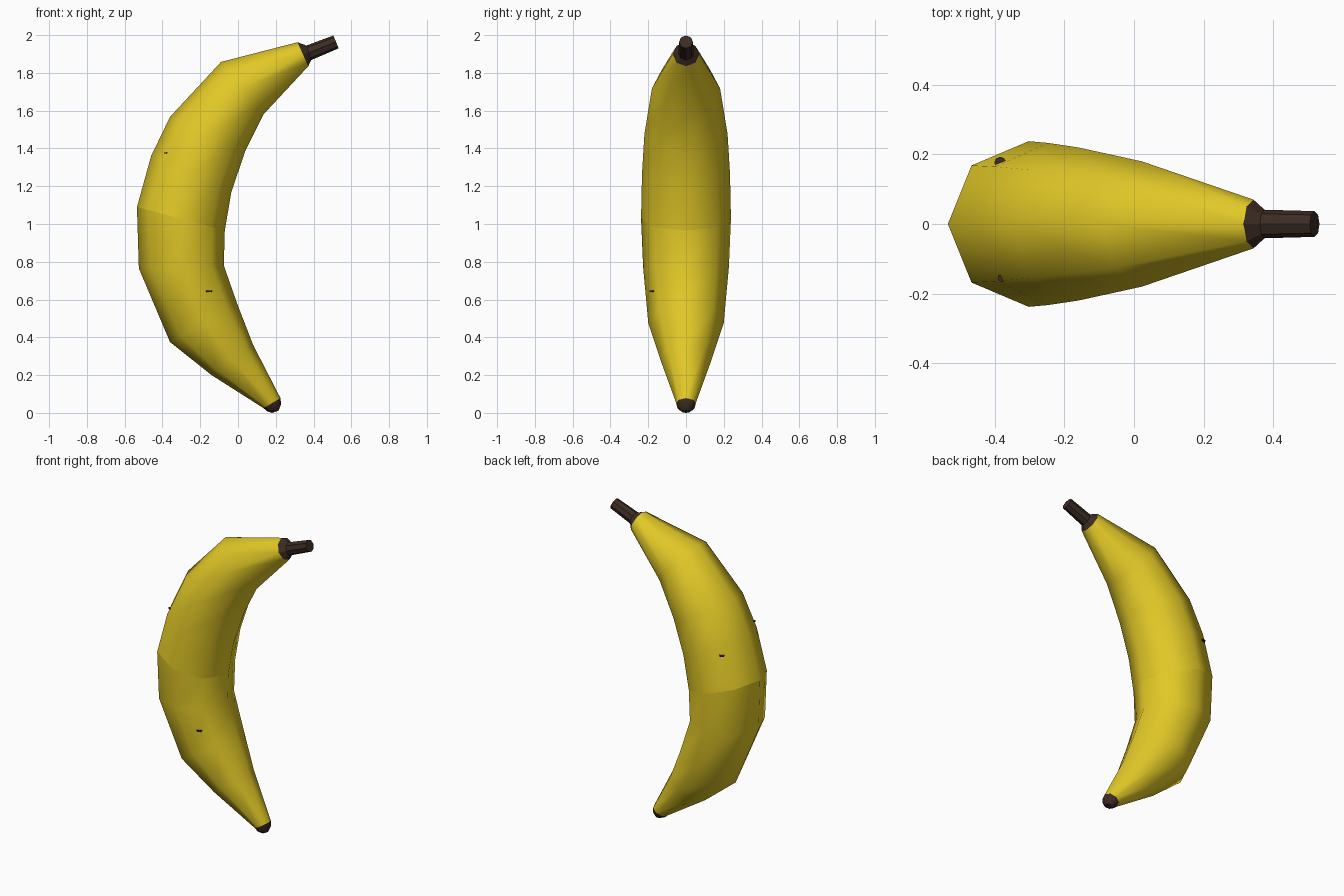
import bpy, bmesh, math
from mathutils import Vector
from mathutils.bvhtree import BVHTree

if "Cube" in bpy.data.objects:
    bpy.data.objects.remove(bpy.data.objects["Cube"])


def material(name, col):
    m = bpy.data.materials.new(name)
    m.diffuse_color = (*col, 1)
    m.use_nodes = True
    m.node_tree.nodes["Principled BSDF"].inputs["Base Color"].default_value = m.diffuse_color
    return m


YELLOW = material("banana yellow", (0.76, 0.58, 0.02))
BROWN = material("dark brown", (0.045, 0.025, 0.017))
SIDES = 8


def finish(bm, name, mat, angle=None):
    bmesh.ops.recalc_face_normals(bm, faces=bm.faces[:])
    for f in bm.faces:
        f.smooth = True
    if angle:
        for e in bm.edges:
            if len(e.link_faces) == 2 and e.calc_face_angle() > math.radians(angle):
                e.smooth = False
    me = bpy.data.meshes.new(name)
    bm.to_mesh(me)
    ob = bpy.data.objects.new(name, me)
    ob.data.materials.append(mat)
    bpy.context.collection.objects.link(ob)
    return ob


def loft(sections):
    """Octagonal tube; each section = outer x, outer z, inner x, inner z, half width."""
    bm = bmesh.new()
    rings = []
    for ox, oz, ix, iz, w in sections:
        o, i = Vector((ox, 0, oz)), Vector((ix, 0, iz))
        c, h = (o + i) / 2, (o - i) / 2
        rings.append([bm.verts.new(c + h * math.cos(a) + Vector((0, w * math.sin(a), 0)))
                      for a in (k * math.tau / SIDES for k in range(SIDES))])
    for a, b in zip(rings, rings[1:]):
        for k in range(SIDES):
            n = (k + 1) % SIDES
            bm.faces.new((a[k], a[n], b[n], b[k]))
    bm.faces.new(rings[0])
    bm.faces.new(rings[-1])
    return bm, rings


# Peel: curved body from the stem down to the tip
bm, rings = loft([
    (0.315, 1.962, 0.372, 1.835, 0.07),
    (-0.09, 1.858, 0.135, 1.58, 0.18),
    (-0.36, 1.567, 0.04, 1.39, 0.22),
    (-0.46, 1.36, -0.035, 1.17, 0.233),
    (-0.535, 1.09, -0.07, 0.965, 0.238),
    (-0.525, 0.765, -0.075, 0.78, 0.227),
    (-0.36, 0.375, -0.005, 0.58, 0.2),
    (-0.14, 0.20, 0.08, 0.36, 0.135),
    (0.135, 0.025, 0.225, 0.078, 0.052),
])
mid = set(rings[4])
for e in bm.edges:                       # crease around the middle
    if e.verts[0] in mid and e.verts[1] in mid:
        e.smooth = False
tree = BVHTree.FromBMesh(bm)
finish(bm, "peel", YELLOW, 60)

# Stem with flared collar
bm, _ = loft([
    (0.315, 1.962, 0.372, 1.835, 0.07),
    (0.362, 1.945, 0.388, 1.868, 0.041),
    (0.505, 1.998, 0.533, 1.93, 0.037),
])
finish(bm, "stem", BROWN, 30)

# Blossom tip
bm, _ = loft([
    (0.135, 0.025, 0.225, 0.078, 0.052),
    (0.155, 0.008, 0.228, 0.045, 0.046),
    (0.18, 0.0, 0.215, 0.012, 0.022),
])
finish(bm, "tip", BROWN, 40)

# Ripe spots: thin discs laid on the peel
for k, (pos, r) in enumerate([((-0.15, -0.19, 0.645), 0.017),
                              ((-0.39, -0.16, 1.38), 0.011),
                              ((-0.39, 0.19, 1.28), 0.017)]):
    loc, normal, _, _ = tree.find_nearest(Vector(pos))
    bm = bmesh.new()
    bmesh.ops.create_cone(bm, cap_ends=True, segments=8, radius1=r, radius2=r, depth=0.006)
    ob = finish(bm, f"spot_{k + 1}", BROWN, 30)
    ob.location = loc
    ob.rotation_euler = normal.to_track_quat('Z', 'Y').to_euler()
